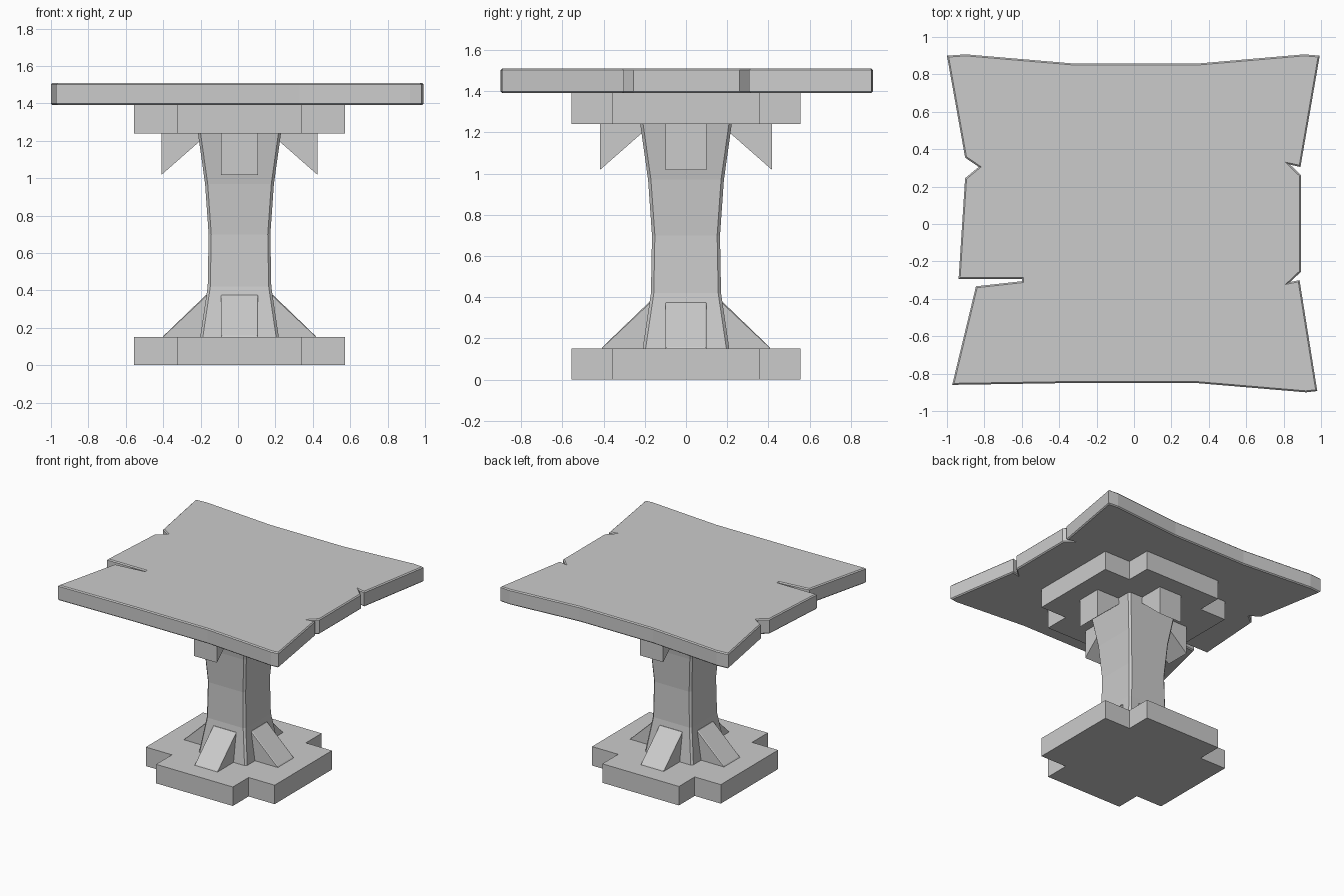
import bpy, bmesh, math
from mathutils import Matrix, Vector

if "Cube" in bpy.data.objects:
    bpy.data.objects.remove(bpy.data.objects["Cube"])

CX = 0.008  # the pedestal sits slightly off the origin in x


def finish(bm, name):
    bmesh.ops.recalc_face_normals(bm, faces=bm.faces)
    mesh = bpy.data.meshes.new(name)
    bm.to_mesh(mesh)
    bm.free()
    obj = bpy.data.objects.new(name, mesh)
    bpy.context.collection.objects.link(obj)
    return obj


def extrude(points, direction):
    """Closed prism from a planar outline of 3D points."""
    bm = bmesh.new()
    face = bm.faces.new([bm.verts.new(p) for p in points])
    new = bmesh.ops.extrude_face_region(bm, geom=[face], use_keep_orig=True)["geom"]
    bmesh.ops.translate(bm, vec=direction, verts=[v for v in new if isinstance(v, bmesh.types.BMVert)])
    bmesh.ops.recalc_face_normals(bm, faces=bm.faces)
    return bm


# Worn tabletop with split edges
outline = [(-1, 0.9), (-0.9, 0.907), (-0.31, 0.857), (0.33, 0.857), (0.91, 0.907), (0.993, 0.9),
           (0.89, 0.305), (0.835, 0.317), (0.893, 0.26), (0.893, -0.255), (0.835, -0.31),
           (0.885, -0.3), (0.98, -0.893), (0.92, -0.9), (0.33, -0.85), (-0.33, -0.85),
           (-0.972, -0.86), (-0.845, -0.333), (-0.6, -0.306), (-0.6, -0.295), (-0.938, -0.295),
           (-0.903, 0.245), (-0.83, 0.305), (-0.903, 0.355)]
bm = extrude([(x, y, 1.39) for x, y in outline], (0, 0, 0.12))
rims = [e for e in bm.edges if abs(e.verts[0].co.z - e.verts[1].co.z) < 1e-4]
bmesh.ops.bevel(bm, geom=rims, offset=0.008, segments=1, affect='EDGES', clamp_overlap=False)
finish(bm, "tabletop")

# Cross-shaped foot and top support
ax, ay, bx, by = 0.563, 0.555, 0.335, 0.358
quarter = [(ax, by), (bx, by), (bx, ay)]
cross = []
for sx, sy in ((1, 1), (-1, 1), (-1, -1), (1, -1)):
    pts = [(sx * x + CX, sy * y) for x, y in quarter]
    cross += pts if sx * sy > 0 else pts[::-1]
for name, z, h in (("foot_cross", 0, 0.15), ("top_support_cross", 1.24, 0.15)):
    finish(extrude([(x, y, z) for x, y in cross], (0, 0, h)), name)

# Flared column with chamfered corners
bm = bmesh.new()
rings = []
c = 0.014
for z, w in ((0.15, 0.21), (0.42, 0.17), (0.7, 0.165), (0.97, 0.184), (1.24, 0.222)):
    ring = []
    for k in range(4):
        rot = Matrix.Rotation(k * math.pi / 2, 3, 'Z')
        for p in ((w, w - c, z), (w - c, w, z)):
            ring.append(bm.verts.new(rot @ Vector(p) + Vector((CX, 0, 0))))
    rings.append(ring)
for lo, hi in zip(rings, rings[1:]):
    for i in range(8):
        j = (i + 1) % 8
        bm.faces.new((lo[i], lo[j], hi[j], hi[i]))
bm.faces.new(rings[0][::-1])
bm.faces.new(rings[-1])
finish(bm, "column")

# Four wedge braces at the foot and four hanging at the top
braces = {
    "lower_brace": ([(0.15, 0.15), (0.41, 0.15), (0.405, 0.158), (0.18, 0.375), (0.15, 0.375)], 0.006),
    "upper_brace": ([(0.18, 1.24), (0.18, 1.2), (0.205, 1.204), (0.418, 1.017), (0.418, 1.24)], 0),
}
for name, (profile, bevel) in braces.items():
    for k in range(4):
        bm = extrude([(x, -0.1, z) for x, z in profile], (0, 0.2, 0))
        if bevel:
            bmesh.ops.bevel(bm, geom=[e for e in bm.edges if all(v.co.x > 0.17 for v in e.verts)
                                      and abs(e.verts[0].co.z - e.verts[1].co.z) > 0.1],
                            offset=bevel, segments=1, affect='EDGES')
        bm.transform(Matrix.Translation((CX, 0, 0)) @ Matrix.Rotation(k * math.pi / 2, 4, 'Z'))
        finish(bm, f"{name}_{k + 1}")
